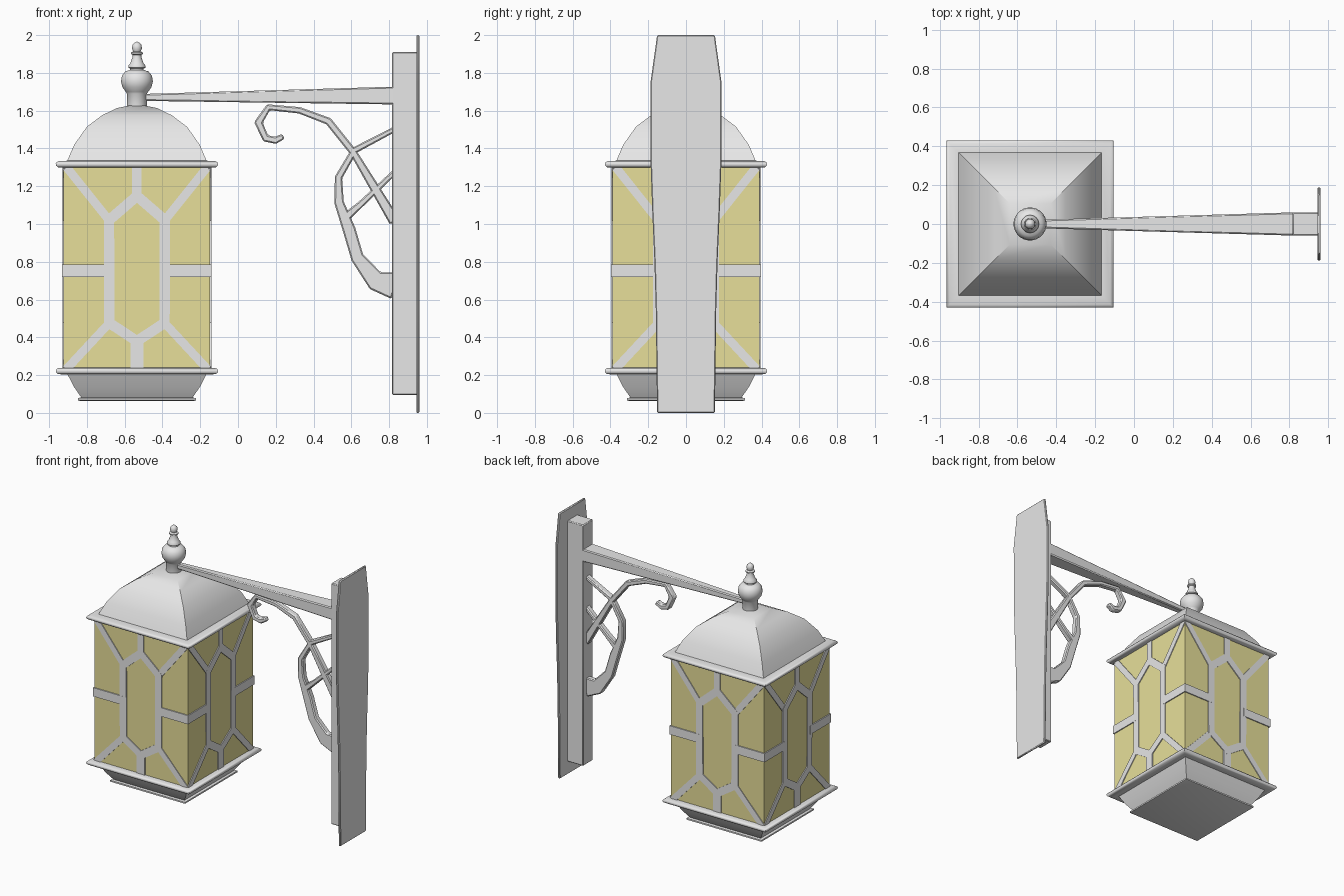
import bpy, bmesh, math
from mathutils import Vector, Matrix

if "Cube" in bpy.data.objects:
    bpy.data.objects.remove(bpy.data.objects["Cube"], do_unlink=True)

CX = -0.535          # lantern axis
ROOT2 = math.sqrt(2)


def material(name, rgb):
    m = bpy.data.materials.new(name)
    m.use_nodes = True
    m.diffuse_color = (*rgb, 1)
    m.node_tree.nodes["Principled BSDF"].inputs["Base Color"].default_value = (*rgb, 1)
    return m


METAL = material("grey metal", (0.8, 0.8, 0.8))
GLASS = material("amber glass", (0.9, 0.83, 0.36))


def skin(bm, rings, closed=False):
    """Join equal vertex rings into a tube; cap the ends unless closed."""
    loops = [[bm.verts.new(p) for p in r] for r in rings]
    n = len(loops[0])
    pairs = list(zip(loops, loops[1:]))
    if closed:
        pairs.append((loops[-1], loops[0]))
    else:
        bm.faces.new(loops[0][::-1])
        bm.faces.new(loops[-1])
    for a, b in pairs:
        for i in range(n):
            j = (i + 1) % n
            bm.faces.new((a[i], a[j], b[j], b[i]))


def finish(bm, name, mat, angle=30, bevel=0):
    bmesh.ops.recalc_face_normals(bm, faces=bm.faces)
    mesh = bpy.data.meshes.new(name)
    bm.to_mesh(mesh)
    bm.free()
    mesh.materials.append(mat)
    ob = bpy.data.objects.new(name, mesh)
    bpy.context.collection.objects.link(ob)
    bpy.ops.object.select_all(action="DESELECT")
    ob.select_set(True)
    bpy.context.view_layer.objects.active = ob
    bpy.ops.object.shade_smooth_by_angle(angle=math.radians(angle))
    if bevel:
        mod = ob.modifiers.new("edge", "BEVEL")
        mod.width, mod.segments = bevel, 1
    return ob


def lathe(name, profile, sides, mat=METAL, angle=30):
    """Stack of regular polygons (radius, z) about the lantern axis."""
    grow = ROOT2 if sides == 4 else 1
    turn = [2 * math.pi * (i + 0.5) / sides for i in range(sides)]
    bm = bmesh.new()
    skin(bm, [[(CX + r * grow * math.cos(t), r * grow * math.sin(t), z) for t in turn]
              for r, z in profile])
    return finish(bm, name, mat, angle)


def strip(bm, path, depth, closed=False):
    """Flat bar along (x, z, width) points with mitred joints, centred on y = 0."""
    pts = [Vector(p[:2]) for p in path]
    n, rings = len(pts), []
    for i, p in enumerate(pts):
        before = pts[i - 1] if i or closed else None
        after = pts[(i + 1) % n] if i < n - 1 or closed else None
        d1 = (p - before).normalized() if before else (after - p).normalized()
        d2 = (after - p).normalized() if after else d1
        t = (d1 + d2).normalized()
        side = Vector((-t.y, t.x)) * path[i][2] / 2 / max(t.dot(d1), 0.5)
        a, b = p + side, p - side
        h = depth / 2
        rings.append([(a.x, -h, a.y), (b.x, -h, b.y), (b.x, h, b.y), (a.x, h, a.y)])
    skin(bm, rings, closed)


def rect_x(x, hy, z0, z1):
    return [(x, -hy, z0), (x, hy, z0), (x, hy, z1), (x, -hy, z1)]


# Lantern body: base, glass, rim and domed roof
lathe("base_tray", [(0.30, 0.063), (0.312, 0.067), (0.312, 0.078), (0.295, 0.082),
                    (0.335, 0.14), (0.368, 0.205)], 4)
RIM = [(0.39, -0.018), (0.417, -0.017), (0.428, -0.008), (0.43, 0.002),
       (0.425, 0.011), (0.413, 0.016), (0.37, 0.018)]
for name, z in (("lower_rim", 0.222), ("upper_rim", 1.317)):
    lathe(name, [(r, z + dz) for r, dz in RIM], 4, angle=50)
lathe("glass_box", [(0.388, 0.23), (0.388, 1.31)], 4, GLASS)
lathe("domed_roof", [(0.371, 1.33), (0.332, 1.42), (0.265, 1.515), (0.184, 1.576),
                     (0.105, 1.614), (0.04, 1.627)], 4, angle=22)

# Turned finial
lathe("finial", [(0.053, 1.615), (0.053, 1.69), (0.06, 1.70), (0.078, 1.725), (0.085, 1.755),
                 (0.08, 1.785), (0.062, 1.808), (0.036, 1.815), (0.036, 1.822), (0.046, 1.828),
                 (0.046, 1.838), (0.036, 1.85), (0.023, 1.885), (0.023, 1.895), (0.032, 1.9),
                 (0.032, 1.907), (0.02, 1.914), (0.027, 1.93), (0.023, 1.95), (0.012, 1.961),
                 (0.002, 1.965)], 24, angle=45)

# Lattice bars, one panel for each side
for k, side in enumerate(("front", "left", "back", "right")):
    bm = bmesh.new()
    w = 0.055
    strip(bm, [(0, 1.148, w), (0.148, 1.02, w), (0.146, 0.476, w),
               (0, 0.38, w), (-0.146, 0.476, w), (-0.148, 1.02, w)], 0.016, True)
    strip(bm, [(0, 1.15, 0.05), (0, 1.31, 0.05)], 0.015)
    strip(bm, [(0, 0.38, 0.068), (0, 0.23, 0.068)], 0.015)
    for s in (-1, 1):
        strip(bm, [(s * 0.148, 1.02, 0.045), (s * 0.378, 1.308, 0.045)], 0.014)
        strip(bm, [(s * 0.146, 0.476, 0.045), (s * 0.375, 0.23, 0.045)], 0.014)
        strip(bm, [(s * 0.15, 0.752, 0.065), (s * 0.396, 0.752, 0.065)], 0.018)
    bmesh.ops.transform(bm, verts=bm.verts, matrix=Matrix.Translation((CX, 0, 0))
                        @ Matrix.Rotation(k * math.pi / 2, 4, "Z")
                        @ Matrix.Translation((0, -0.387, 0)))
    finish(bm, side + "_lattice", METAL)

# Wall plate with a gently waisted outline
bm = bmesh.new()
skin(bm, [[(0.944, -h, z), (0.961, -h, z), (0.961, h, z), (0.944, h, z)] for z, h in
          ((0, 0.153), (0.55, 0.16), (0.8, 0.167), (1.05, 0.178), (1.31, 0.187),
           (1.75, 0.188), (2, 0.153))])
finish(bm, "wall_plate", METAL, bevel=0.005)

# Post and tapering arm
bm = bmesh.new()
skin(bm, [rect_x(0.815, 0.06, 0.095, 1.91), rect_x(0.95, 0.06, 0.095, 1.91)])
finish(bm, "wall_post", METAL, bevel=0.006)
bm = bmesh.new()
skin(bm, [rect_x(-0.52, 0.021, 1.652, 1.688), rect_x(0.83, 0.06, 1.633, 1.727)])
finish(bm, "arm", METAL, bevel=0.007)

# Scrolled bracket under the arm
SCROLLS = {
    "upper_scroll": [(0.24, 1.464, 0.03), (0.198, 1.443, 0.036), (0.146, 1.454, 0.036),
                     (0.108, 1.538, 0.04), (0.161, 1.618, 0.03), (0.325, 1.602, 0.034),
                     (0.479, 1.544, 0.038), (0.611, 1.379, 0.038), (0.83, 1.013, 0.06)],
    "lower_scroll": [(0.83, 1.502, 0.028), (0.616, 1.39, 0.034), (0.532, 1.247, 0.038),
                     (0.535, 1.114, 0.05), (0.588, 0.971, 0.068), (0.632, 0.822, 0.068),
                     (0.727, 0.7, 0.1), (0.83, 0.674, 0.145)],
    "cross_scroll": [(0.575, 1.04, 0.045), (0.65, 1.105, 0.034), (0.83, 1.275, 0.028)],
}
for name, path in SCROLLS.items():
    bm = bmesh.new()
    strip(bm, path, 0.045)
    finish(bm, name, METAL, bevel=0.007)
